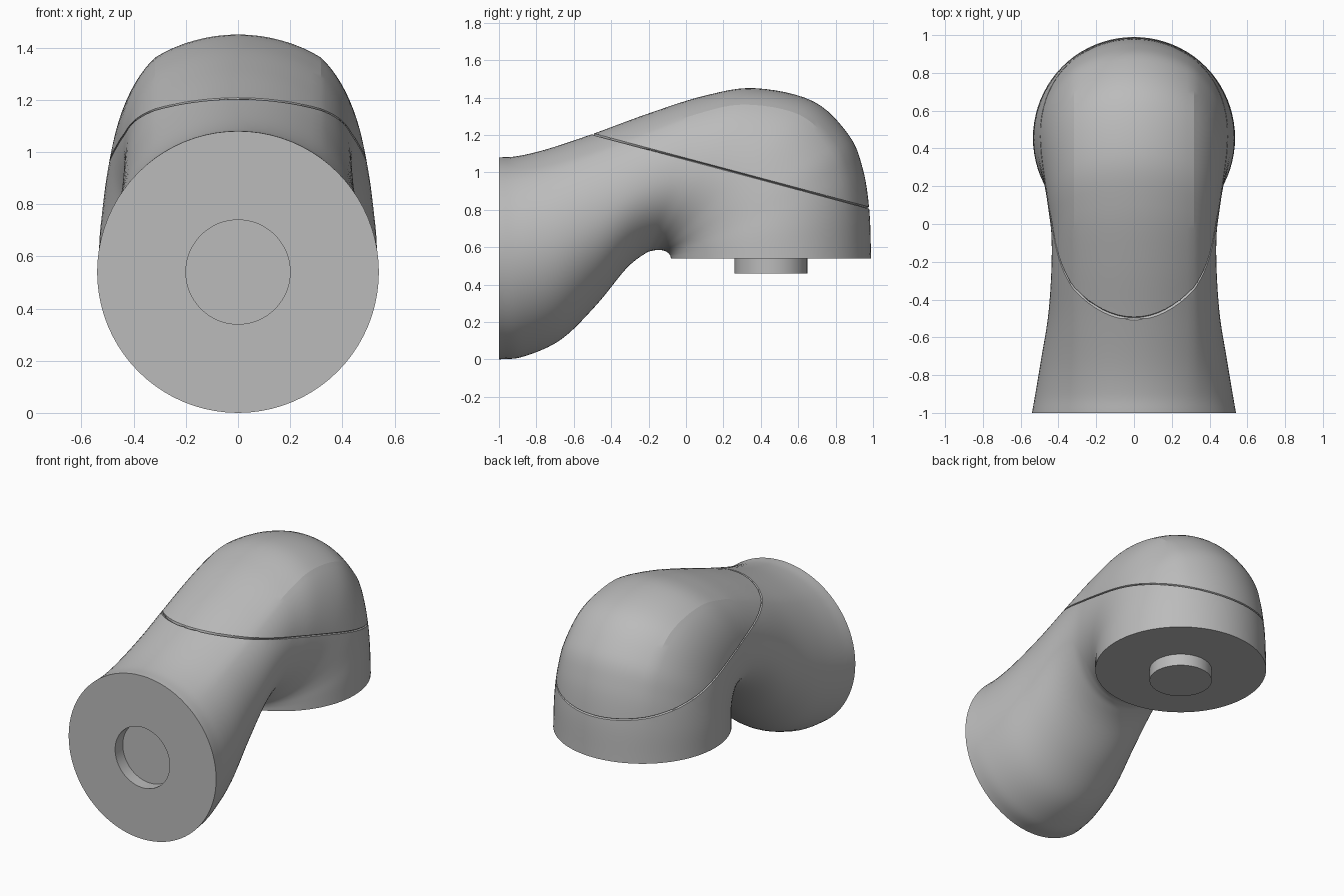
import bpy, bmesh
from math import sin, cos, radians
from mathutils import Vector

cube = bpy.data.objects.get("Cube")
if cube:
    bpy.data.objects.remove(cube)

grey = bpy.data.materials.new("plain grey")
grey.use_nodes = True
grey.diffuse_color = (0.5, 0.5, 0.5, 1)
grey.node_tree.nodes["Principled BSDF"].inputs["Base Color"].default_value = (0.5, 0.5, 0.5, 1)

R = 0.54            # radius of both end flanges
SEGMENTS = 80       # points around each section
CREASE = radians(36)
STEPS = 6           # rings between two key sections

# Key sections: top point (y, z), bottom point (y, z), half width
SECTIONS = [
    (-1.0, 1.08, -1.0, 0.0, 0.54),
    (-0.9, 1.087, -0.87, 0.015, 0.52),
    (-0.74, 1.125, -0.67, 0.105, 0.49),
    (-0.5, 1.205, -0.48, 0.29, 0.455),
    (-0.2, 1.315, -0.32, 0.485, 0.438),
    (0.1, 1.41, -0.22, 0.565, 0.437),
    (0.37, 1.45, -0.17, 0.583, 0.455),
    (0.68, 1.38, -0.14, 0.585, 0.48),
    (0.87, 1.2, -0.115, 0.58, 0.503),
    (0.945, 1.02, -0.097, 0.57, 0.517),
    (0.98, 0.8, -0.085, 0.556, 0.53),
    (0.99, 0.54, -0.08, 0.54, 0.535),
]


def finish(bm, name, angle):
    bmesh.ops.recalc_face_normals(bm, faces=bm.faces[:])
    mesh = bpy.data.meshes.new(name)
    bm.to_mesh(mesh)
    bm.free()
    mesh.materials.append(grey)
    obj = bpy.data.objects.new(name, mesh)
    bpy.context.collection.objects.link(obj)
    bpy.ops.object.select_all(action='DESELECT')
    obj.select_set(True)
    bpy.context.view_layer.objects.active = obj
    bpy.ops.object.shade_smooth_by_angle(angle=radians(angle))
    return obj


def smooth_path(keys, steps):
    """Catmull-Rom curve through the key sections."""
    k = [Vector(p) for p in keys]
    k = [2 * k[0] - k[1]] + k + [2 * k[-1] - k[-2]]
    out = []
    for a, b, c, d in zip(k, k[1:], k[2:], k[3:]):
        for i in range(steps):
            t = i / steps
            out.append(0.5 * (2 * b + (c - a) * t + (2 * a - 5 * b + 4 * c - d) * t * t
                              + (3 * b - a - 3 * c + d) * t ** 3))
    return out + [k[-2]]


def section(s):
    """Round top strip, pinched sides below a crease, elliptical underside."""
    top, bottom, w = Vector((0, s[0], s[1])), Vector((0, s[2], s[3])), s[4]
    centre, up = (top + bottom) / 2, (top - bottom) / 2
    h = up.length
    up.normalize()
    edge = R * sin(CREASE)
    drop = R * (1 - cos(CREASE))
    points = []
    for i in range(SEGMENTS):
        a = 2 * 3.14159265 * i / SEGMENTS
        sx, c = sin(a), cos(a)
        if c > cos(CREASE) - 1e-4:
            x, v = R * sx, h - R * (1 - c)
        elif c > 0:
            x = edge + (w - edge) * (R * abs(sx) - edge) / (R - edge)
            x *= 1 if sx > 0 else -1
            v = (h - drop) * c / cos(CREASE)
        else:
            x, v = w * sx, h * c
        points.append(centre + up * v + Vector((x, 0, 0)))
    return points


# Elbow housing, lofted from the front flange to the lower flange
bm = bmesh.new()
rings = [[bm.verts.new(p) for p in section(s)] for s in smooth_path(SECTIONS, STEPS)]
for r, q in zip(rings, rings[1:]):
    for i in range(SEGMENTS):
        j = (i + 1) % SEGMENTS
        bm.faces.new((r[i], r[j], q[j], q[i]))
front = bm.faces.new(rings[0])
bm.faces.new(rings[-1])
bmesh.ops.recalc_face_normals(bm, faces=bm.faces[:])

# Round socket in the front flange
bmesh.ops.inset_individual(bm, faces=[front], thickness=0.34, use_even_offset=True)
socket = bmesh.ops.extrude_discrete_faces(bm, faces=[front])["faces"][0]
bmesh.ops.translate(bm, verts=socket.verts[:], vec=(0, 0.08, 0))

# Slanted seam groove around the upper cover
normal = Vector((0, 0.395, 1.48)).normalized()
origin = Vector((0, -0.5, 1.205))
for offset in (-0.005, 0.005, 0):
    cut = bmesh.ops.bisect_plane(bm, geom=bm.verts[:] + bm.edges[:] + bm.faces[:], dist=1e-5,
                                 plane_co=origin + normal * offset, plane_no=normal)
bm.normal_update()
seam = [v for v in cut["geom_cut"] if isinstance(v, bmesh.types.BMVert)]
inward = [(v, v.normal.copy()) for v in seam]
for v, n in inward:
    v.co -= n * 0.012
finish(bm, "elbow_housing", 14)

# Locating pin under the lower flange
bm = bmesh.new()
bmesh.ops.create_cone(bm, cap_ends=True, segments=32, radius1=0.195, radius2=0.195, depth=0.1)
bmesh.ops.translate(bm, verts=bm.verts[:], vec=(0, 0.455, 0.51))
finish(bm, "lower_pin", 30)
